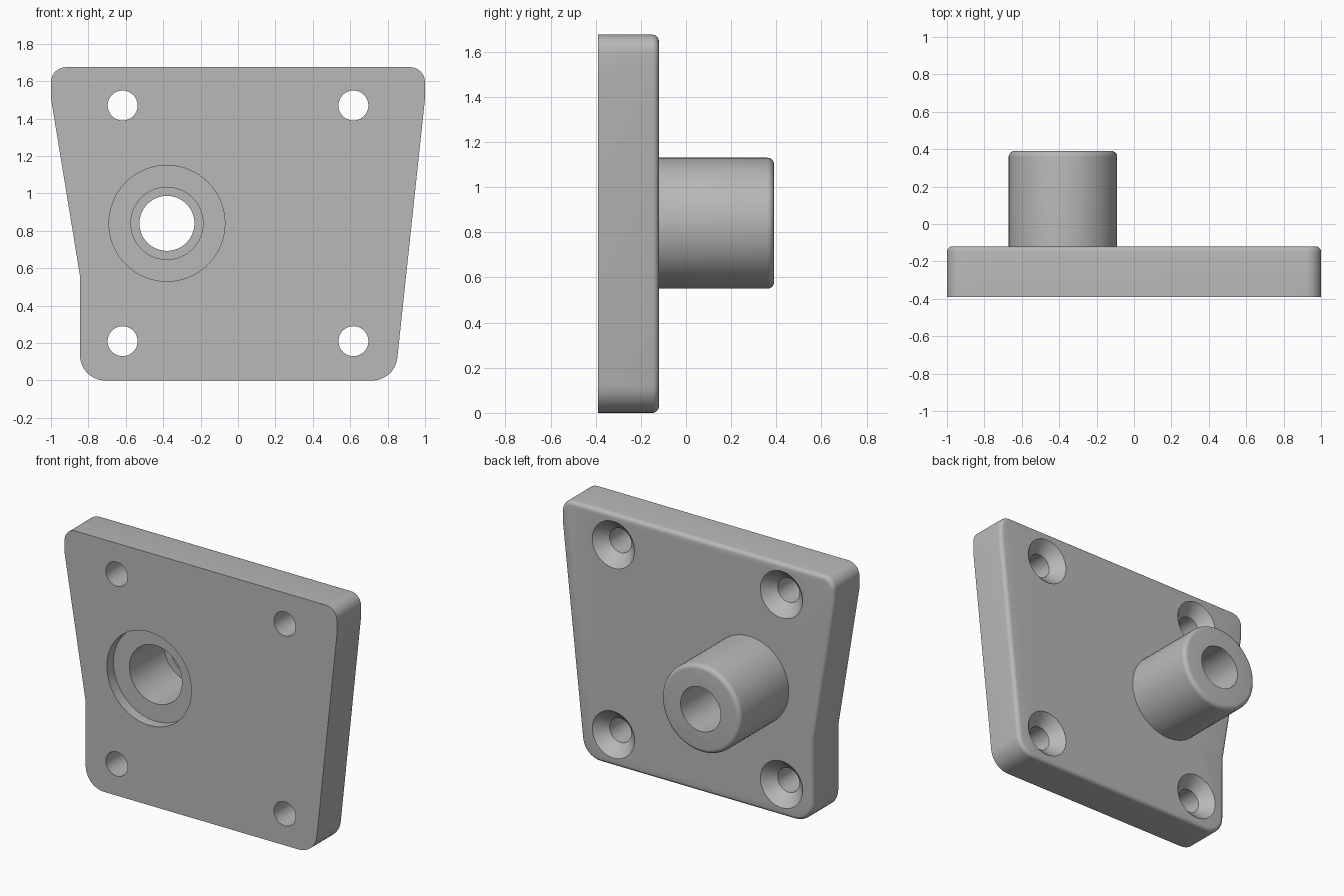
import bpy, bmesh, math
from mathutils import Vector

cube = bpy.data.objects.get("Cube")
if cube:
    bpy.data.objects.remove(cube, do_unlink=True)

FRONT, PLATE_BACK, BOSS_BACK = -0.39, -0.12, 0.39
BOSS_X, BOSS_Z = -0.38, 0.84

grey = bpy.data.materials.new("plain_grey")
grey.use_nodes = True
grey.diffuse_color = (0.48, 0.48, 0.48, 1)
grey.node_tree.nodes["Principled BSDF"].inputs["Base Color"].default_value = grey.diffuse_color


def make_object(name, bm):
    bmesh.ops.recalc_face_normals(bm, faces=bm.faces[:])
    mesh = bpy.data.meshes.new(name)
    bm.to_mesh(mesh)
    bm.free()
    mesh.materials.append(grey)
    obj = bpy.data.objects.new(name, mesh)
    bpy.context.collection.objects.link(obj)
    return obj


def turned(name, profile, x, z, sides=64):
    """Closed solid turned about an axis along y; profile is (radius, y) rings."""
    bm = bmesh.new()
    rings = []
    for r, y in profile:
        angles = [math.tau * i / sides for i in range(sides)]
        rings.append([bm.verts.new((x + r * math.cos(a), y, z + r * math.sin(a))) for a in angles])
    for a, b in zip(rings, rings[1:]):
        for i in range(sides):
            j = (i + 1) % sides
            bm.faces.new((a[i], a[j], b[j], b[i]))
    bm.faces.new(rings[0])
    bm.faces.new(rings[-1])
    return make_object(name, bm)


def rounded_outline(corners, steps=10):
    """Outline in x, z with each corner (x, z, radius) filleted."""
    points = []
    for i, (x, z, r) in enumerate(corners):
        p = Vector((x, z))
        if r == 0:
            points.append(p)
            continue
        u = (Vector(corners[i - 1][:2]) - p).normalized()
        v = (Vector(corners[(i + 1) % len(corners)][:2]) - p).normalized()
        half = u.angle(v) / 2
        centre = p + (u + v).normalized() * r / math.sin(half)
        a = p + u * r / math.tan(half) - centre
        b = p + v * r / math.tan(half) - centre
        for k in range(steps + 1):
            t = k / steps
            angle = a.angle(b)
            points.append(centre + (a * math.sin((1 - t) * angle) + b * math.sin(t * angle)) / math.sin(angle))
    return points


# Mounting plate with rounded corners and a softened back edge
corners = [(-1, 1.675, 0.08), (-1, 1.51, 0), (-0.845, 0.56, 0), (-0.845, 0, 0.135),
           (0.839, 0, 0.135), (1, 1.51, 0), (1, 1.675, 0.08)]
bm = bmesh.new()
face = bm.faces.new([bm.verts.new((p.x, FRONT, p.y)) for p in rounded_outline(corners)])
result = bmesh.ops.extrude_face_region(bm, geom=[face], use_keep_orig=True)
back = [v for v in result["geom"] if isinstance(v, bmesh.types.BMVert)]
bmesh.ops.translate(bm, verts=back, vec=(0, PLATE_BACK - FRONT, 0))
bmesh.ops.recalc_face_normals(bm, faces=bm.faces[:])
rim = [e for e in bm.edges if all(abs(v.co.y - PLATE_BACK) < 0.001 for v in e.verts)]
bmesh.ops.bevel(bm, geom=rim, offset=0.028, segments=5, profile=0.5, affect='EDGES')
plate = make_object("mounting_plate", bm)

# Boss with a rounded end
ROUND = 0.03
arc = [math.pi / 2 * k / 6 for k in range(7)]
boss = turned("boss", [(0.29, FRONT + 0.15)] + [
    (0.29 - ROUND + ROUND * math.cos(a), BOSS_BACK - ROUND + ROUND * math.sin(a)) for a in arc],
    BOSS_X, BOSS_Z)

# Stepped bore: front recess, wide bore, narrow exit
bore = turned("bore_cutter", [(0.31, FRONT - 0.1), (0.31, FRONT + 0.07), (0.193, FRONT + 0.07),
                              (0.193, 0.045), (0.147, 0.045), (0.147, BOSS_BACK + 0.1)], BOSS_X, BOSS_Z)
tools = [(boss, 'UNION'), (bore, 'DIFFERENCE')]

# Countersunk screw holes in the four corners
for x in (-0.617, 0.617):
    for z in (0.21, 1.47):
        hole = turned("screw_hole_cutter", [(0.08, FRONT - 0.1), (0.08, PLATE_BACK - 0.075),
                                            (0.155, PLATE_BACK), (0.155, PLATE_BACK + 0.05)], x, z, 48)
        tools.append((hole, 'DIFFERENCE'))

# Combine into a single flanged part
for tool, operation in tools:
    mod = plate.modifiers.new(tool.name, 'BOOLEAN')
    mod.operation, mod.solver, mod.object = operation, 'EXACT', tool
    tool.hide_render = True
graph = bpy.context.evaluated_depsgraph_get()
plate.data = bpy.data.meshes.new_from_object(plate.evaluated_get(graph))
plate.modifiers.clear()
for tool, operation in tools:
    bpy.data.objects.remove(tool, do_unlink=True)
plate.name = "flanged_plate"

bpy.ops.object.select_all(action='DESELECT')
plate.select_set(True)
bpy.context.view_layer.objects.active = plate
bpy.ops.object.shade_smooth_by_angle(angle=math.radians(30))
